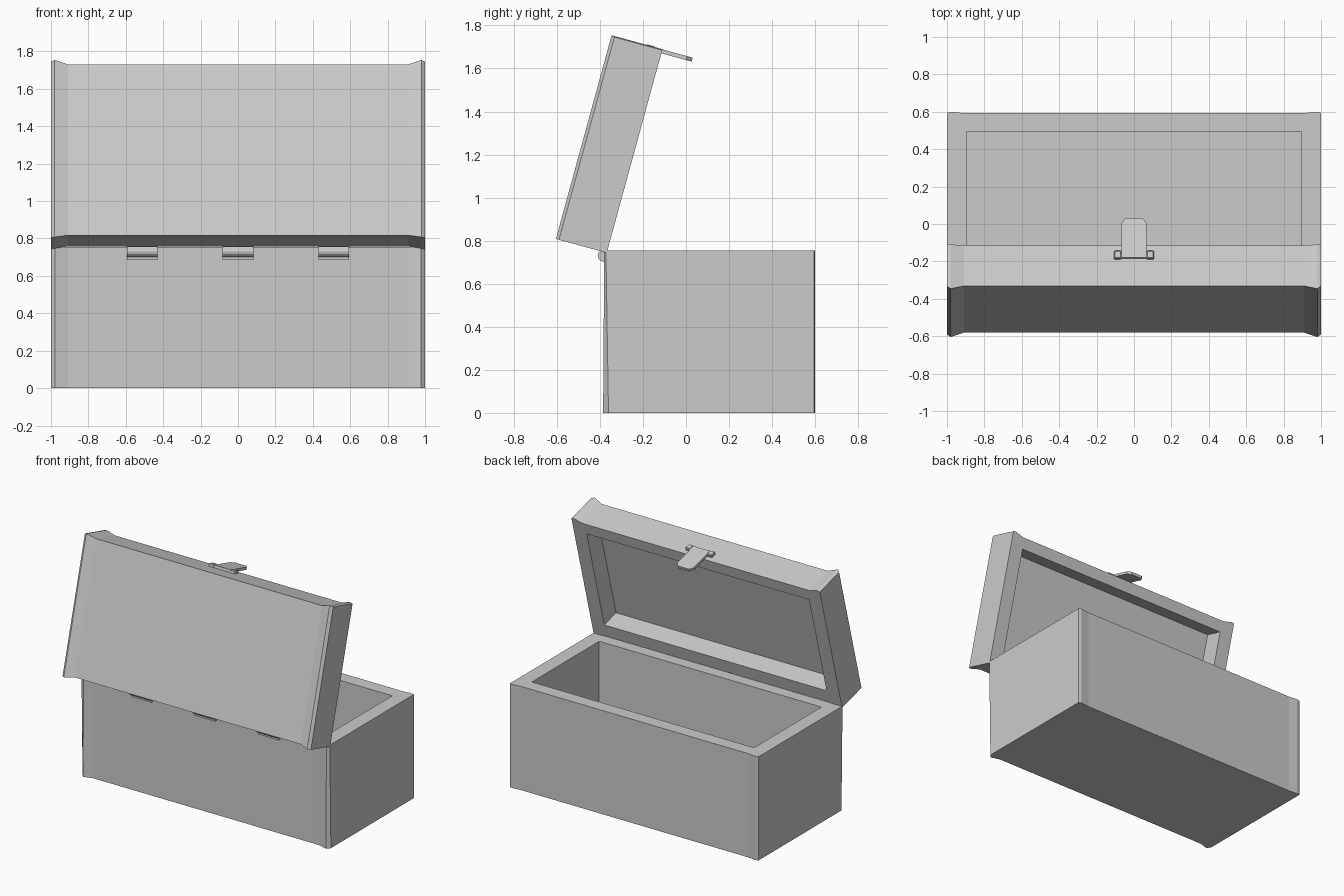
import bpy, bmesh, math
from mathutils import Matrix

if "Cube" in bpy.data.objects:
    bpy.data.objects.remove(bpy.data.objects["Cube"])

# Lid parts are modelled closed, relative to the hinge line, then swung open
OPEN = Matrix.Translation((0, -0.365, 0.755)) @ Matrix.Rotation(math.radians(74.7), 4, 'X')
FIXED = Matrix.Identity(4)


def add_object(name, bm, matrix):
    bmesh.ops.recalc_face_normals(bm, faces=bm.faces)
    mesh = bpy.data.meshes.new(name)
    bm.to_mesh(mesh)
    bm.free()
    obj = bpy.data.objects.new(name, mesh)
    bpy.context.collection.objects.link(obj)
    obj.matrix_world = matrix
    return obj


def loft(name, sections, matrix):
    """Join matching loops of points and cap both ends."""
    bm = bmesh.new()
    loops = [[bm.verts.new(p) for p in s] for s in sections]
    n = len(loops[0])
    for a, b in zip(loops, loops[1:]):
        for i in range(n):
            j = (i + 1) % n
            bm.faces.new((a[i], a[j], b[j], b[i]))
    bm.faces.new(loops[0])
    bm.faces.new(loops[-1])
    return add_object(name, bm, matrix)


def box(name, x, y, z, matrix=FIXED):
    return loft(name, [[(u, y[0], z[0]), (u, y[1], z[0]), (u, y[1], z[1]), (u, y[0], z[1])]
                       for u in x], matrix)


def flared(name, half, matrix):
    """Mirror end sections (x, y-back low/high, y-front, z low/high) across the width."""
    rows = [(-r[0],) + r[1:] for r in half] + half[::-1]
    return loft(name, [[(x, b0, z0), (x, f, z0), (x, f, z1), (x, b1, z1)]
                       for x, b0, b1, f, z0, z1 in rows], matrix)


def hollow(obj, x, y, z, matrix):
    cutter = box(obj.name + "_cutter", x, y, z, matrix)
    cutter.hide_render = True
    cutter.hide_set(True)
    mod = obj.modifiers.new("cavity", 'BOOLEAN')
    mod.operation = 'DIFFERENCE'
    mod.solver = 'EXACT'
    mod.object = cutter


# Chest body with raised corner edges
body = flared("chest_body", [(1.0, -0.36, -0.372, 0.594, 0, 0.755),
                             (0.978, -0.385, -0.38, 0.6, 0, 0.755),
                             (0.91, -0.365, -0.368, 0.593, 0, 0.755)], FIXED)
hollow(body, (-0.895, 0.895), (-0.28, 0.495), (0.1, 0.9), FIXED)

# Open lid with flared ends
lid = flared("lid", [(1.0, -0.012, -0.012, 0.964, 0, 0.23),
                     (0.98, -0.012, -0.012, 0.969, 0, 0.245),
                     (0.91, 0.003, 0.003, 0.95, 0, 0.225)], OPEN)
hollow(lid, (-0.895, 0.895), (0.1, 0.867), (-0.1, 0.14), OPEN)

# Hinges: barrel and leaf
for i, x in enumerate((-0.512, 0, 0.512)):
    bm = bmesh.new()
    bmesh.ops.create_cone(bm, cap_ends=True, segments=12, radius1=0.028, radius2=0.028, depth=0.165)
    barrel = add_object(f"hinge_barrel_{i}", bm, Matrix.Translation((x, -0.382, 0.73))
                        @ Matrix.Rotation(math.pi / 2, 4, 'Y'))
    box(f"hinge_leaf_{i}", (x - 0.0825, x + 0.0825), (-0.382, -0.36), (0.685, 0.75))

# Latch tab with clipped tip, and its two pivot lugs
tab = [(-0.067, 0.073), (0.067, 0.073), (0.067, -0.12), (0.045, -0.146), (-0.045, -0.146), (-0.067, -0.12)]
loft("latch_tab", [[(x, y, z) for x, z in tab] for y in (0.949, 0.968)], OPEN)
for side in (-1, 1):
    xs = sorted((side * 0.067, side * 0.107))
    lug = box("latch_lug", xs, (0.945, 0.972), (0.034, 0.078), OPEN)
    bevel = lug.modifiers.new("bevel", 'BEVEL')
    bevel.width = 0.005
    bevel.segments = 1
